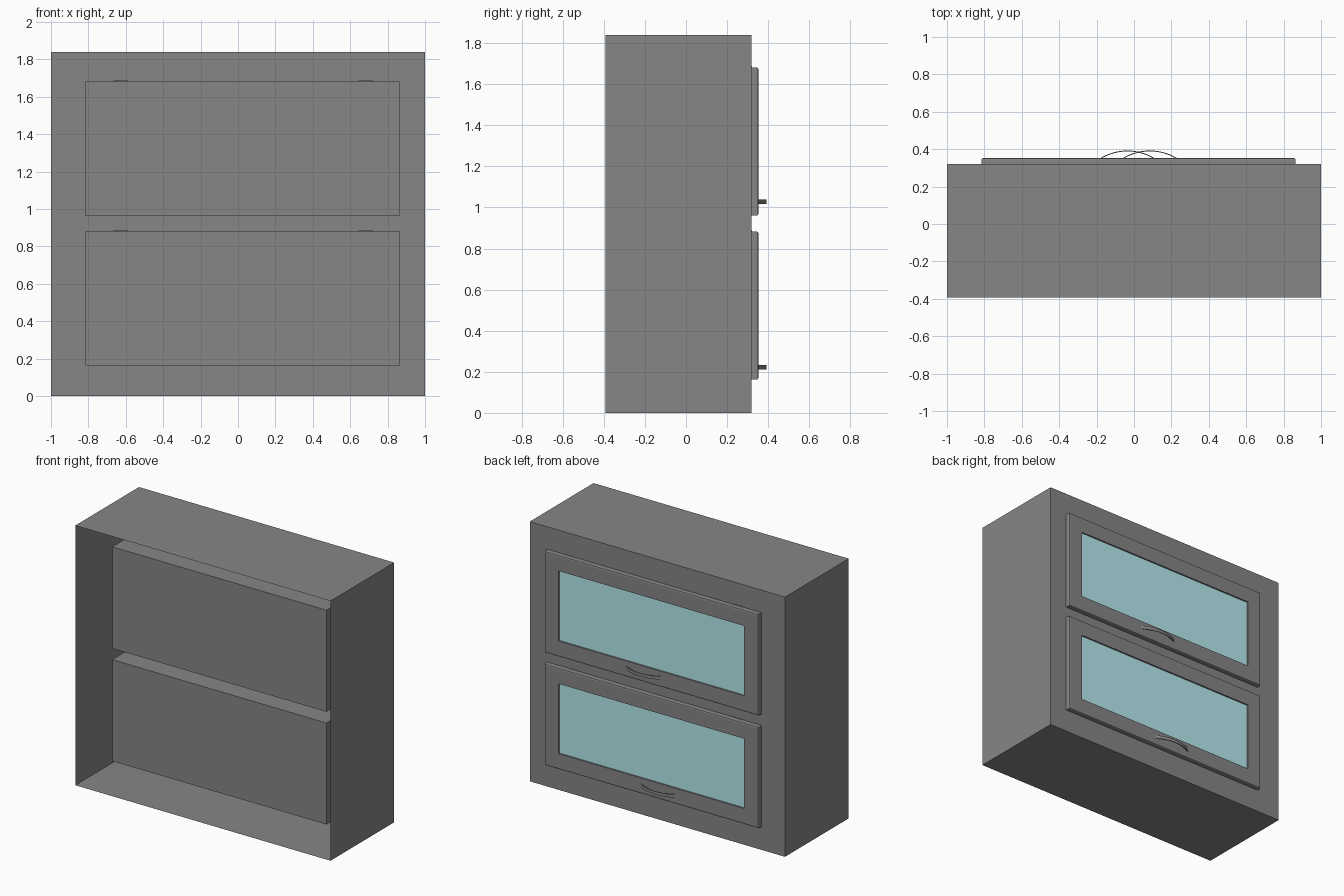
import bpy, bmesh, math
from mathutils import Matrix, Vector

if "Cube" in bpy.data.objects:
    bpy.data.objects.remove(bpy.data.objects["Cube"])

Y0, Y1 = -0.393, 0.32          # open side, door side
POCKET_Y = -0.243              # depth of compartments
DX0, DX1 = -0.815, 0.863       # door width
TOP = 1.84
DOORS = [("lower", 0.163, 0.882, -0.035, 0.222), ("upper", 0.961, 1.681, 0.085, 1.027)]


def material(name, rgb):
    m = bpy.data.materials.new(name)
    m.diffuse_color = (*rgb, 1)
    m.use_nodes = True
    m.node_tree.nodes["Principled BSDF"].inputs["Base Color"].default_value = m.diffuse_color
    return m


glass_mat = material("glass", (0.47, 0.83, 0.87))
dark_mat = material("dark_grey", (0.24, 0.24, 0.24))


def finish(name, bm, mat=dark_mat):
    mesh = bpy.data.meshes.new(name)
    bm.to_mesh(mesh)
    bm.free()
    ob = bpy.data.objects.new(name, mesh)
    bpy.context.collection.objects.link(ob)
    mesh.materials.append(mat)
    return ob


def quad(bm, *pts):
    return bm.faces.new([bm.verts.new(p) for p in pts])


def box(name, x0, x1, y0, y1, z0, z1, mat=dark_mat):
    bm = bmesh.new()
    bmesh.ops.create_cube(bm, size=1)
    size = Matrix.Diagonal((x1 - x0, y1 - y0, z1 - z0, 1))
    mid = Vector(((x0 + x1) / 2, (y0 + y1) / 2, (z0 + z1) / 2))
    bm.transform(Matrix.Translation(mid) @ size)
    return finish(name, bm, mat)


def tube_walls(bm, x0, x1, z0, z1, ya, yb):
    c = [(x0, z0), (x1, z0), (x1, z1), (x0, z1)]
    for (ax, az), (bx, bz) in zip(c, c[1:] + c[:1]):
        quad(bm, (ax, ya, az), (bx, ya, bz), (bx, yb, bz), (ax, yb, az))


# Cabinet shell: outer walls, pierced face, and a recessed compartment per door
bm = bmesh.new()
tube_walls(bm, -1, 1, 0, TOP, Y0, Y1)
xs = [-1, DX0, DX1, 1]
zs = [0, DOORS[0][1], DOORS[0][2], DOORS[1][1], DOORS[1][2], TOP]
for i in range(3):
    for j in range(5):
        if i == 1 and j in (1, 3):
            tube_walls(bm, DX0, DX1, zs[j], zs[j + 1], Y1, POCKET_Y)
            y = POCKET_Y
        else:
            y = Y1
        quad(bm, (xs[i], y, zs[j]), (xs[i], y, zs[j + 1]),
             (xs[i + 1], y, zs[j + 1]), (xs[i + 1], y, zs[j]))
bmesh.ops.remove_doubles(bm, verts=bm.verts, dist=1e-5)
bmesh.ops.recalc_face_normals(bm, faces=bm.faces)
bmesh.ops.dissolve_limit(bm, angle_limit=0.01, verts=bm.verts, edges=bm.edges)
finish("cabinet_shell", bm)


# Door frame: stepped profile swept round a rectangle
def door_frame(name, z0, z1):
    profile = [(0, Y1), (0, 0.346), (0.003, 0.351), (0.012, 0.353),
               (0.112, 0.353), (0.112, Y1)]
    bm = bmesh.new()
    rings = [[bm.verts.new((x, y, z)) for x, z in
              ((DX0 + d, z0 + d), (DX1 - d, z0 + d), (DX1 - d, z1 - d), (DX0 + d, z1 - d))]
             for d, y in profile]
    for a, b in zip(rings, rings[1:] + rings[:1]):
        for i in range(4):
            j = (i + 1) % 4
            bm.faces.new((a[i], a[j], b[j], b[i]))
    bmesh.ops.recalc_face_normals(bm, faces=bm.faces)
    finish(name, bm)


# Handle: thin flat strip bent into a shallow arc
def handle(name, cx, cz, half=0.149, rise=0.043, thick=0.005, height=0.022, n=16):
    r = (half ** 2 + rise ** 2) / (2 * rise)
    cy = 0.393 - r
    span = math.asin(half / r)
    bm = bmesh.new()
    rings = []
    for k in range(n + 1):
        a = -span + 2 * span * k / n
        rings.append([bm.verts.new((cx + q * math.sin(a), cy + q * math.cos(a), cz + h))
                      for q, h in ((r, -height / 2), (r, height / 2),
                                   (r - thick, height / 2), (r - thick, -height / 2))])
    for a, b in zip(rings, rings[1:]):
        for i in range(4):
            j = (i + 1) % 4
            bm.faces.new((a[i], a[j], b[j], b[i]))
    bm.faces.new(rings[0])
    bm.faces.new(rings[-1])
    bmesh.ops.recalc_face_normals(bm, faces=bm.faces)
    ob = finish(name, bm)
    bpy.ops.object.select_all(action='DESELECT')
    ob.select_set(True)
    bpy.context.view_layer.objects.active = ob
    bpy.ops.object.shade_smooth_by_angle(angle=math.radians(30))


# Doors with glass, handle and two hinges each
for label, z0, z1, hx, hz in DOORS:
    door_frame(label + "_door_frame", z0, z1)
    box(label + "_glass", DX0 + 0.11, DX1 - 0.11, 0.332, 0.342,
        z0 + 0.11, z1 - 0.11, glass_mat)
    handle(label + "_handle", hx, hz)
    for side, x in (("left", -0.628), ("right", 0.682)):
        box(f"{label}_{side}_hinge", x - 0.037, x + 0.037, 0.30, 0.321, z1 - 0.03, z1 + 0.005)
